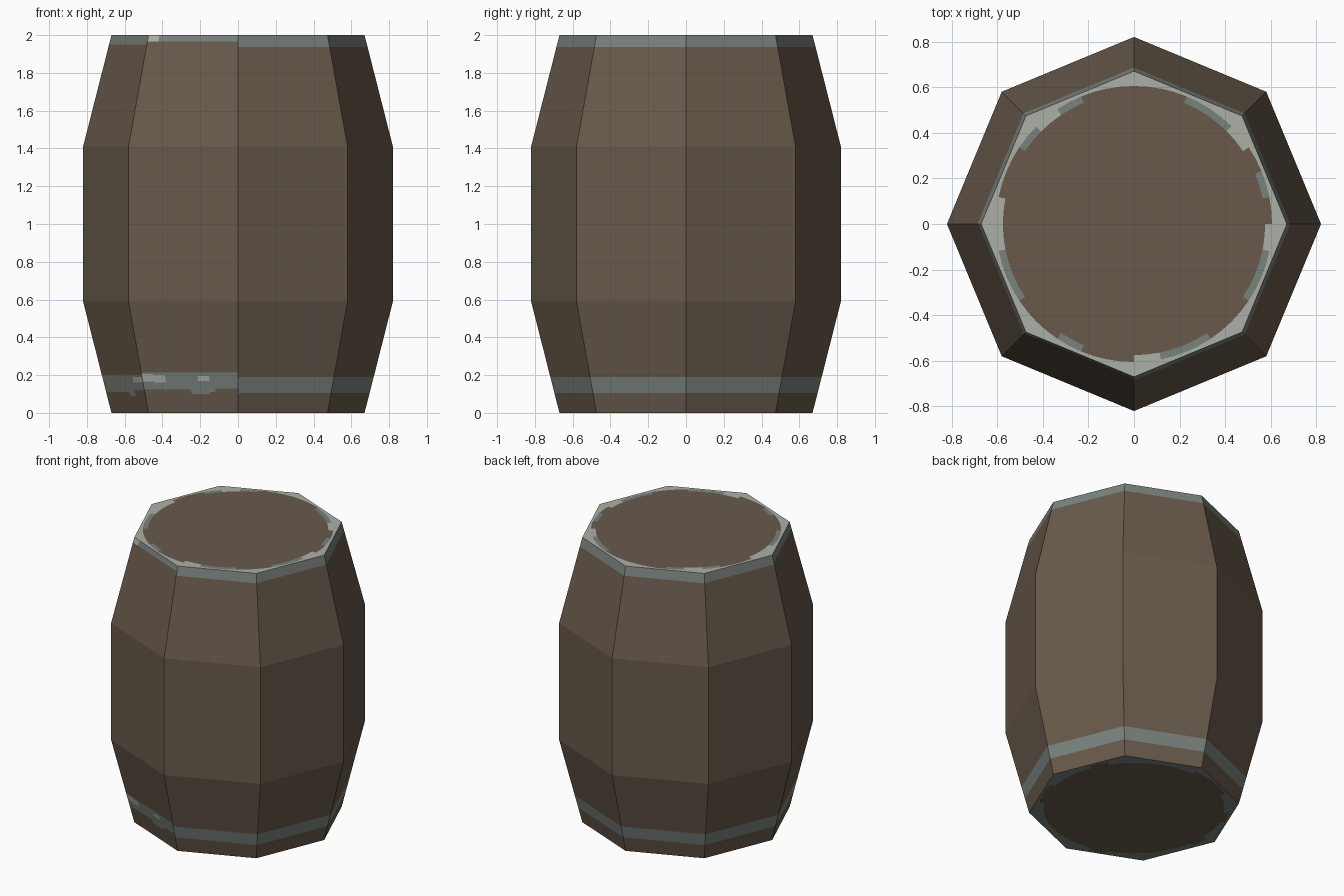
import bpy, bmesh, math, random
from mathutils import Vector

if "Cube" in bpy.data.objects:
    bpy.data.objects.remove(bpy.data.objects["Cube"])

random.seed(4)


def material(name, rgb):
    m = bpy.data.materials.new(name)
    lin = [((c / 255 + 0.055) / 1.055) ** 2.4 for c in rgb]
    m.diffuse_color = (*lin, 1)
    m.use_nodes = True
    m.node_tree.nodes["Principled BSDF"].inputs["Base Color"].default_value = m.diffuse_color
    return m


MATS = [material("brown wood", (104, 90, 75)),
        material("grey metal", (121, 130, 125)),
        material("light grey metal", (172, 176, 167))]
WOOD, GREY, LIGHT = 0, 1, 2
PROFILE = [(0, 0.67), (0.59, 0.82), (1.41, 0.82), (2, 0.67)]


def radius(z):
    for (z0, r0), (z1, r1) in zip(PROFILE, PROFILE[1:]):
        if z <= z1:
            return r0 + (r1 - r0) * (z - z0) / (z1 - z0)


def corner(i, r, z):
    a = math.radians(45 * i)
    return Vector((r * math.cos(a), r * math.sin(a), z))


def finish(bm, name):
    bmesh.ops.remove_doubles(bm, verts=bm.verts, dist=1e-5)
    me = bpy.data.meshes.new(name)
    bm.to_mesh(me)
    bm.free()
    for m in MATS:
        me.materials.append(m)
    ob = bpy.data.objects.new(name, me)
    bpy.context.collection.objects.link(ob)


def strip(bm, side, t0, t1, levels):
    """Vertical strip of one side; levels = [(top z, material), ...] from z = 0."""
    z0 = 0
    for z1, mat in levels:
        def pt(t, z):
            return corner(side, radius(z), z).lerp(corner(side + 1, radius(z), z), t)
        vs = [bm.verts.new(pt(t, z)) for t, z in
              ((t0, z0), (t1, z0), (t1, z1), (t0, z1))]
        bm.faces.new(vs).material_index = mat
        z0 = z1


def levels(lo, hi, top, light=None, top_mat=GREY):
    out = [(lo, WOOD)]
    if light:
        out += [(light[0], GREY), (light[1], LIGHT)]
    return out + [(hi, GREY), (0.59, WOOD), (1.41, WOOD), (top, WOOD), (2, top_mat)]


# Staves with metal hoops; two front-left sides have a worn hoop
bm = bmesh.new()
worn = {
    4: [(0.6, levels(0.11, 0.20, 1.95)),
        (0.75, levels(0.09, 0.20, 1.95)),
        (1.0, levels(0.12, 0.20, 1.95, (0.16, 0.19)))],
    5: [(0.12, levels(0.125, 0.213, 1.965, (0.165, 0.205), LIGHT)),
        (0.24, levels(0.125, 0.213, 1.965, (0.16, 0.2))),
        (0.5, levels(0.125, 0.213, 1.965)),
        (0.58, levels(0.10, 0.213, 1.965)),
        (0.70, levels(0.10, 0.213, 1.965, (0.17, 0.195))),
        (0.76, levels(0.11, 0.213, 1.965)),
        (1.0, levels(0.13, 0.213, 1.965))],
}
for side in range(8):
    t0 = 0
    for t1, lv in worn.get(side, [(1.0, levels(0.105, 0.19, 1.938))]):
        strip(bm, side, t0, t1, lv)
        t0 = t1
finish(bm, "barrel_staves")


# Octagonal ends with a round wooden head, patchy inner edge and metal rim
def cap(name, z, rim):
    n = 64
    bm = bmesh.new()

    def ring(f):
        out = []
        for i in range(n):
            a = 2 * math.pi * i / n
            off = (a % (math.pi / 4)) - math.pi / 8
            r = f or 0.67 * math.cos(math.pi / 8) / math.cos(off)
            out.append(bm.verts.new((r * math.cos(a), r * math.sin(a), z)))
        return out

    rings = [ring(0.575), ring(0.605), ring(None)]
    head = bm.faces.new(rings[0])
    head.material_index = WOOD
    patch = [random.choice((WOOD, GREY, rim)) for _ in range(n // 2)]
    for k in range(2):
        for i in range(n):
            j = (i + 1) % n
            f = bm.faces.new((rings[k][i], rings[k + 1][i], rings[k + 1][j], rings[k][j]))
            f.material_index = rim if k else patch[i // 2]
    if z == 0:
        bmesh.ops.reverse_faces(bm, faces=bm.faces)
    finish(bm, name)


cap("barrel_top", 2, LIGHT)
cap("barrel_bottom", 0, GREY)
